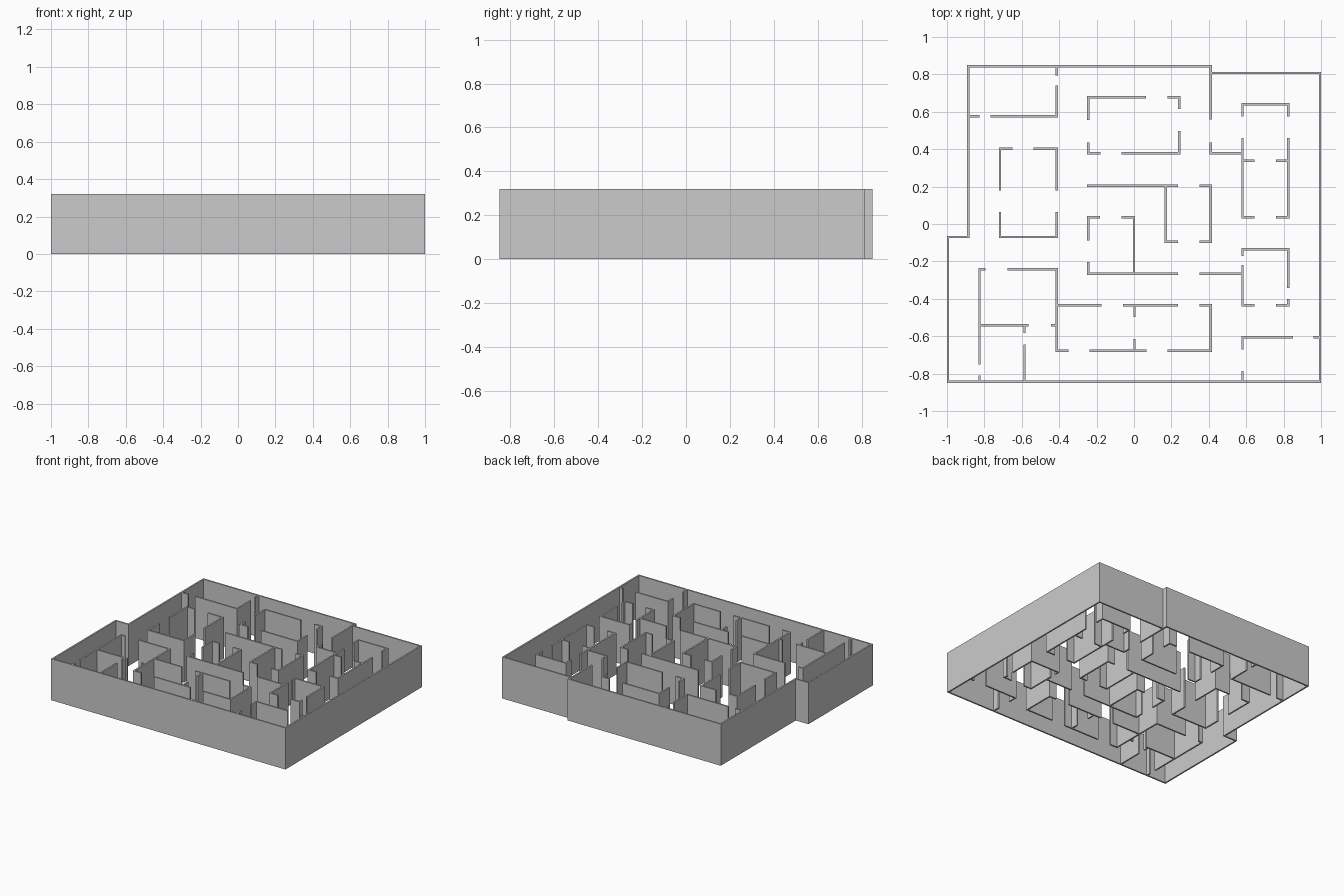
import bpy, bmesh
from mathutils import Matrix

if "Cube" in bpy.data.objects:
    bpy.data.objects.remove(bpy.data.objects["Cube"])

H, T = 0.32, 0.012   # wall height and thickness


def box(bm, x0, x1, y0, y1):
    m = Matrix.Translation(((x0 + x1) / 2, (y0 + y1) / 2, H / 2))
    bmesh.ops.create_cube(bm, size=1, matrix=m @ Matrix.Diagonal((x1 - x0, y1 - y0, H, 1)))


def wall(bm, axis, pos, a, b, *doors):
    """Straight wall at pos running a..b along axis, split by (start, end) door gaps."""
    start = a - T / 2
    for d0, d1 in list(doors) + [(b + T / 2, None)]:
        if d0 - start > 1e-4:
            if axis == 'x':
                box(bm, start, d0, pos - T / 2, pos + T / 2)
            else:
                box(bm, pos - T / 2, pos + T / 2, start, d0)
        start = d1


def part(name, *walls):
    bm = bmesh.new()
    for w in walls:
        wall(bm, *w)
    me = bpy.data.meshes.new(name)
    bm.to_mesh(me)
    bm.free()
    bpy.context.collection.objects.link(bpy.data.objects.new(name, me))


def room(name, x0, x1, y0, y1, s=(), n=(), w=(), e=()):
    """Rectangular room; each side takes a list of door gaps, or None for no wall."""
    sides = [('x', y0, x0, x1, s), ('x', y1, x0, x1, n),
             ('y', x0, y0, y1, w), ('y', x1, y0, y1, e)]
    part(name, *[(a, p, q, r, *d) for a, p, q, r, d in sides if d is not None])


# Outer shell with stepped corners
L, R, B, IN = -0.994, 0.994, 0.844, -0.886
part("outer_walls",
     ('x', -B, L, R), ('y', L, -B, -0.07), ('x', -0.07, L, IN), ('y', IN, -0.07, B),
     ('x', B, IN, 0.41), ('y', 0.41, 0.378, B, (0.437, 0.56)),
     ('x', 0.808, 0.41, R), ('y', R, -B, 0.808))

# Rooms on the left
room("back_left_room", IN, -0.413, 0.576, B, n=None, w=None,
     s=[(-0.825, -0.766)], e=[(0.74, 0.795)])
room("left_room", -0.716, -0.413, -0.07, 0.402,
     n=[(-0.65, -0.536)], w=[(0.063, 0.18)], e=[(0.063, 0.18)])
room("front_left_room", -0.826, -0.413, -0.541, -0.242,
     n=[(-0.793, -0.675)], s=[(-0.563, -0.445)])
part("front_left_closet",
     ('y', -0.826, -B, -0.541, (-0.809, -0.752)),
     ('y', -0.585, -B, -0.541, (-0.643, -0.584)))

# Rooms in the middle
room("back_middle_room", -0.244, 0.242, 0.378, 0.678,
     n=[(0.063, 0.18)], s=[(-0.178, -0.066)], w=[(0.437, 0.555)], e=[(0.496, 0.614)])
room("centre_left_room", -0.244, 0, -0.266, 0.036, s=None,
     n=[(-0.183, -0.066)], w=[(-0.204, -0.087)])
room("centre_right_room", 0.17, 0.41, -0.095, 0.205,
     n=[(0.234, 0.351)], s=[(0.234, 0.351)])
room("front_middle_room", -0.413, 0.41, -0.678, -0.434,
     n=[(-0.173, -0.06), (0.234, 0.351)], s=[(-0.35, -0.237), (0.068, 0.18)])
part("middle_partitions",
     ('x', 0.205, -0.244, 0.17), ('x', -0.266, -0.244, 0.58, (0.234, 0.351)),
     ('y', 0.002, -0.678, -0.434, (-0.616, -0.498)), ('x', 0.378, 0.41, 0.58))

# Rooms on the right
gap = (0.645, 0.758)
room("back_right_room", 0.58, 0.825, 0.338, 0.64,
     s=[gap], w=[(0.459, 0.576)], e=[(0.459, 0.576)])
room("right_room", 0.58, 0.825, 0.036, 0.338, n=None, s=[gap])
room("lower_right_room", 0.58, 0.825, -0.434, -0.135,
     s=[gap], w=[(-0.22, -0.17)], e=[(-0.402, -0.343)])
room("front_right_room", 0.58, R, -B, -0.605, s=None, e=None,
     n=[(0.849, 0.961)], w=[(-0.787, -0.67)])
